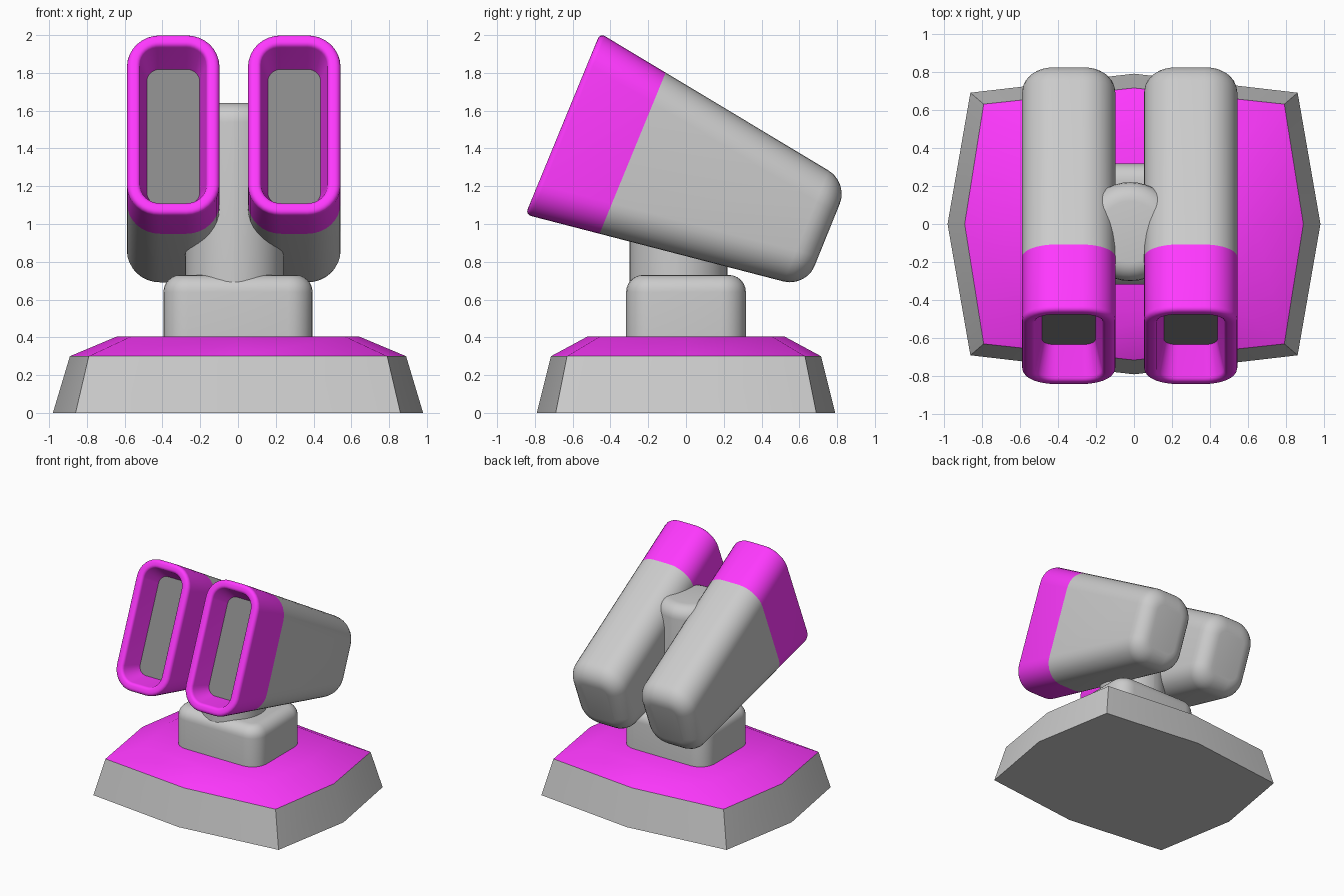
import bpy, bmesh, math
from mathutils import Vector

if "Cube" in bpy.data.objects:
    bpy.data.objects.remove(bpy.data.objects["Cube"])


def material(name, rgb):
    m = bpy.data.materials.new(name)
    m.diffuse_color = (*rgb, 1)
    m.use_nodes = True
    m.node_tree.nodes["Principled BSDF"].inputs["Base Color"].default_value = m.diffuse_color
    return m


MAGENTA = material("magenta", (1.0, 0.04, 1.0))
DARK = material("dark", (0.25, 0.25, 0.25))


def loft(name, rings, cap=True, mat=None):
    """Skin a list of equal-length closed rings."""
    bm = bmesh.new()
    loops = [[bm.verts.new(p) for p in ring] for ring in rings]
    n = len(loops[0])
    for a, b in zip(loops, loops[1:]):
        for i in range(n):
            bm.faces.new((a[i], a[(i + 1) % n], b[(i + 1) % n], b[i]))
    if cap:
        bm.faces.new(loops[0][::-1])
        bm.faces.new(loops[-1])
    bmesh.ops.recalc_face_normals(bm, faces=bm.faces)
    me = bpy.data.meshes.new(name)
    bm.to_mesh(me)
    bm.free()
    ob = bpy.data.objects.new(name, me)
    bpy.context.collection.objects.link(ob)
    if mat:
        me.materials.append(mat)
    bpy.ops.object.select_all(action='DESELECT')
    ob.select_set(True)
    bpy.context.view_layer.objects.active = ob
    bpy.ops.object.shade_smooth_by_angle(angle=math.radians(32))
    return ob


def rounded_rect(hw, hh, r, seg=8):
    """2D rounded rectangle from half sizes and corner radius."""
    pts = []
    for k, (sx, sy) in enumerate([(1, 1), (-1, 1), (-1, -1), (1, -1)]):
        for i in range(seg + 1):
            a = math.pi / 2 * (k + i / seg)
            pts.append((sx * (hw - r) + r * math.cos(a), sy * (hh - r) + r * math.sin(a)))
    return pts


def arc(r, seg=6):
    """Quarter-round as (distance before the end, inset) pairs."""
    return [(r * (1 - math.sin(a)), r * (1 - math.cos(a)))
            for a in (math.pi / 2 * i / seg for i in range(seg + 1))]


# Eight-sided base and its sloped top plate
def base_ring(side, cx, cy, front, z):
    return [(side, 0, z), (cx, cy, z), (0, front, z), (-cx, cy, z),
            (-side, 0, z), (-cx, -cy, z), (0, -front, z), (cx, -cy, z)]


rim = base_ring(0.89, 0.79, 0.63, 0.715, 0.30)
loft("base", [base_ring(0.98, 0.86, 0.69, 0.79, 0.0), rim])
loft("base_top_plate", [rim, base_ring(0.64, 0.565, 0.455, 0.52, 0.405)], mat=MAGENTA)


# Upright rounded blocks: pedestal and round neck
def block(name, x, y, hw, hh, r, z0, z1, bev, seg):
    rings = []
    for d, ins in [(z1 - z0, 0)] + arc(bev):
        prof = rounded_rect(hw - ins, hh - ins, max(r - ins, 0.01), seg)
        rings.append([(x + px, y + py, z1 - d) for px, py in prof])
    loft(name, rings)


block("pedestal", 0, 0, 0.395, 0.317, 0.13, 0.39, 0.73, 0.09, 6)
block("neck", -0.02, -0.04, 0.26, 0.26, 0.2599, 0.60, 1.64, 0.10, 10)

# Barrels: side-view corners (y, z) of the tapering tube
T0, B0 = Vector((-0.455, 2.01)), Vector((-0.85, 1.05))
T2, B2 = Vector((0.86, 1.22)), Vector((0.635, 0.665))
LENGTH, HALF_W, CORNER = 1.517, 0.245, 0.175


def barrel_ring(x, depth, inset):
    t = depth / LENGTH
    top, bot = T0.lerp(T2, t), B0.lerp(B2, t)
    mid, up = (top + bot) / 2, (top - bot).normalized()
    prof = rounded_rect(HALF_W - inset, (top - bot).length / 2 - inset, CORNER - inset)
    return [(x + px, mid.x + up.x * py, mid.y + up.y * py) for px, py in prof]


SPLIT = 0.264 * LENGTH
rear = [(SPLIT, 0)] + [(LENGTH - d, ins) for d, ins in arc(0.12)]
lip_out = arc(0.03, 4)
lip_in = [(d, 0.07 - ins) for d, ins in reversed(arc(0.022, 4))]
collar = [(SPLIT, 0)] + lip_out + lip_in + [(0.18, 0.105)]
panel = [(0.18, 0.105), (0.22, 0.105)]

for side, x in (("left", -0.343), ("right", 0.298)):
    for part, steps, cap, mat in (("barrel_body", rear, True, None),
                                  ("muzzle_collar", collar, False, MAGENTA),
                                  ("bore_panel", panel, True, DARK)):
        loft(f"{part}_{side}", [barrel_ring(x, d, i) for d, i in steps], cap, mat)
